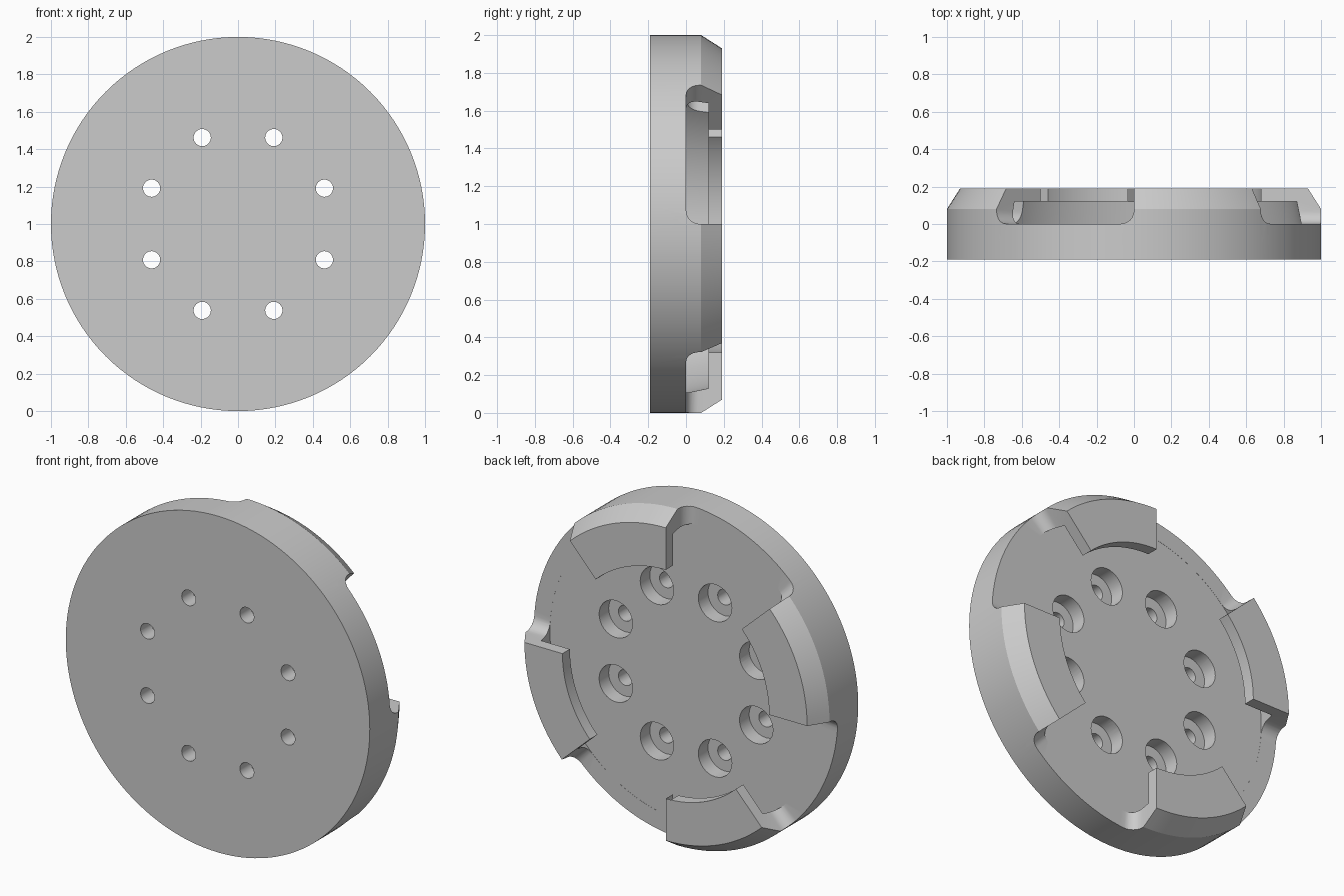
import bpy, bmesh
from math import sin, cos, pi, radians

cube = bpy.data.objects.get("Cube")
if cube:
    bpy.data.objects.remove(cube, do_unlink=True)

grey = bpy.data.materials.new("machined grey")
grey.use_nodes = True
grey.diffuse_color = (0.6, 0.6, 0.6, 1)
grey.node_tree.nodes["Principled BSDF"].inputs["Base Color"].default_value = (0.6, 0.6, 0.6, 1)

CENTRE_Z = 1.0


def lathe(bm, profile, segments, cx=0.0, cz=CENTRE_Z):
    """Revolve a (radius, y) profile around an axis parallel to y."""
    rings = []
    for i in range(segments):
        a = 2 * pi * i / segments
        rings.append([bm.verts.new((cx + r * cos(a), y, cz + r * sin(a))) for r, y in profile])
    made = [v for ring in rings for v in ring]
    for i, ring in enumerate(rings):
        nxt = rings[(i + 1) % segments]
        for j in range(len(profile) - 1):
            bm.faces.new((ring[j], ring[j + 1], nxt[j + 1], nxt[j]))
    bmesh.ops.remove_doubles(bm, verts=made, dist=1e-5)


def notch(bm, start, end, inner, outer, floor, top, fillet):
    """Wedge between two angles with rounded lower corners."""
    section = [(start, top)]
    steps = 6
    for k in range(steps + 1):
        t = pi / 2 * k / steps
        section.append((start + fillet * (1 - cos(t)), floor + fillet * (1 - sin(t))))
    for a, y in reversed(section[:]):
        section.append((start + end - a, y))
    loops = [[bm.verts.new((r * cos(a), y, CENTRE_Z + r * sin(a))) for a, y in section]
             for r in (inner, outer)]
    n = len(section)
    caps = [bm.faces.new(loop) for loop in loops]
    for i in range(n):
        j = (i + 1) % n
        bm.faces.new((loops[0][i], loops[0][j], loops[1][j], loops[1][i]))
    bmesh.ops.triangulate(bm, faces=caps)


def finish(bm, name):
    bmesh.ops.recalc_face_normals(bm, faces=bm.faces[:])
    mesh = bpy.data.meshes.new(name)
    bm.to_mesh(mesh)
    bm.free()
    obj = bpy.data.objects.new(name, mesh)
    bpy.context.collection.objects.link(obj)
    return obj


# Disc with chamfered rim and an undercut ring lip on the back
bm = bmesh.new()
lathe(bm, [(0, -0.19), (1, -0.19), (1, 0.08), (0.93, 0.19), (0.68, 0.19),
           (0.68, 0.12), (0.87, 0.12), (0.895, 0), (0, 0)], 128)
disc = finish(bm, "coupling_disc")
disc.data.materials.append(grey)

# Cutters: four entry notches and eight counterbored bolt holes
bm = bmesh.new()
for q in range(4):
    base = q * pi / 2
    notch(bm, base, base + radians(47.3), 0.66, 1.2, 0.001, 0.4, 0.07)
for k in range(8):
    a = pi / 8 + k * pi / 4
    lathe(bm, [(0, -0.3), (0.046, -0.3), (0.046, -0.09), (0.11, -0.09), (0.11, 0.03), (0, 0.03)],
          32, 0.5 * cos(a), CENTRE_Z + 0.5 * sin(a))
cutter = finish(bm, "notch_and_hole_cutter")
cutter.hide_render = True

cut = disc.modifiers.new("cut", 'BOOLEAN')
cut.operation = 'DIFFERENCE'
cut.solver = 'EXACT'
cut.object = cutter
result = bpy.data.meshes.new_from_object(disc.evaluated_get(bpy.context.evaluated_depsgraph_get()))
disc.modifiers.clear()
disc.data = result
bpy.data.objects.remove(cutter, do_unlink=True)
result.materials.clear()
result.materials.append(grey)
for p in result.polygons:
    p.material_index = 0

# Smooth curved walls, crisp machined edges
bpy.ops.object.select_all(action='DESELECT')
disc.select_set(True)
bpy.context.view_layer.objects.active = disc
bpy.ops.object.shade_smooth_by_angle(angle=radians(25))
